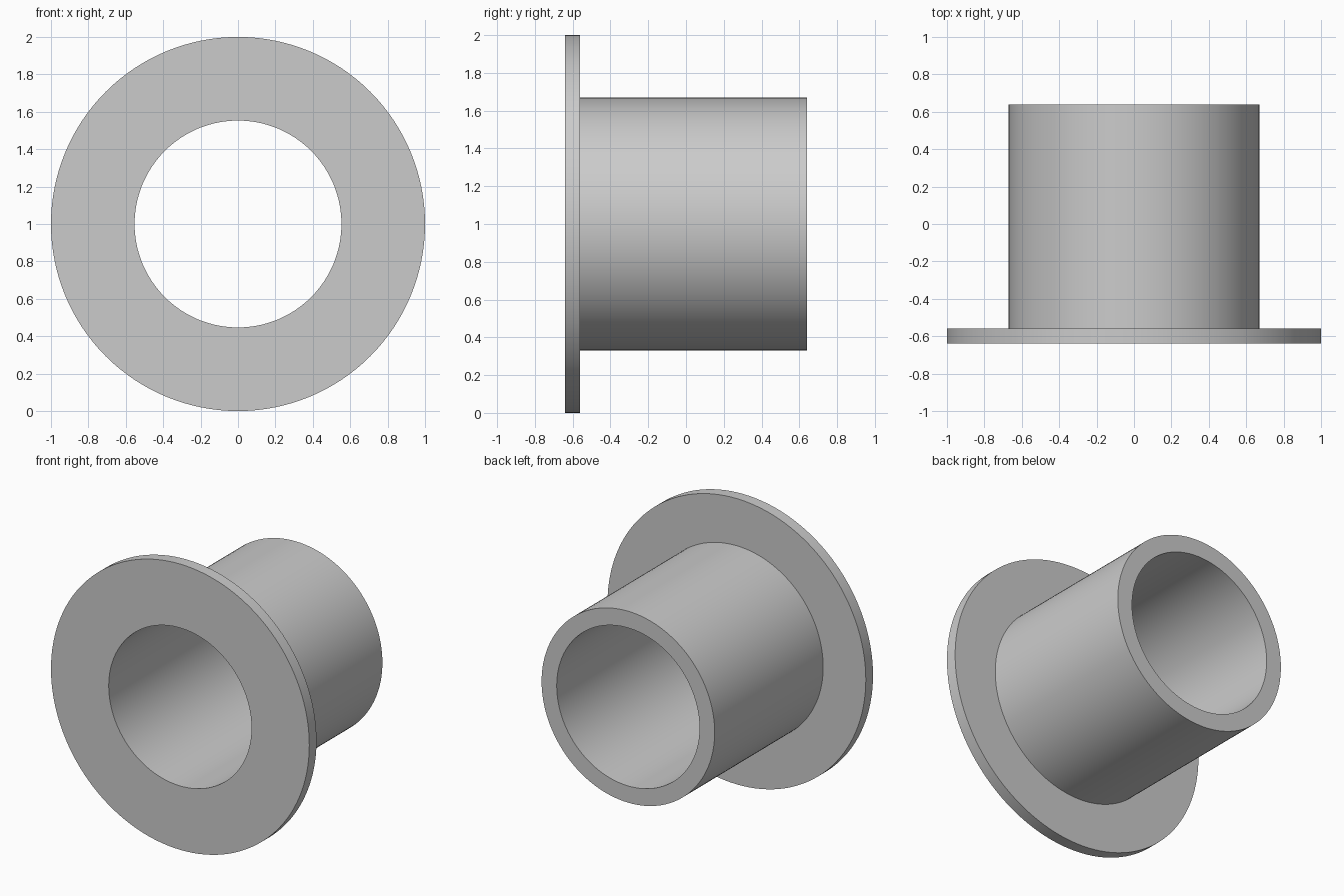
import bpy
import bmesh
import math
from mathutils import Matrix, Vector

cube = bpy.data.objects.get("Cube")
if cube:
    bpy.data.objects.remove(cube, do_unlink=True)

BORE, TUBE, FLANGE = 0.553, 0.67, 1.0
FRONT, STEP, BACK = -0.64, -0.56, 0.64
SEGMENTS = 128

# Plain grey finish
grey = bpy.data.materials.new("light_grey")
grey.use_nodes = True
colour = (0.6, 0.6, 0.6, 1)
grey.diffuse_color = colour
grey.node_tree.nodes["Principled BSDF"].inputs["Base Color"].default_value = colour

# Flanged bushing: one closed profile (radius, y) revolved about the y axis
profile = [(BORE, FRONT), (FLANGE, FRONT), (FLANGE, STEP),
           (TUBE, STEP), (TUBE, BACK), (BORE, BACK)]
bm = bmesh.new()
rings = []
for i in range(SEGMENTS):
    turn = Matrix.Rotation(math.tau * i / SEGMENTS, 3, 'Y')
    rings.append([bm.verts.new(turn @ Vector((r, y, 0))) for r, y in profile])
for i, ring in enumerate(rings):
    following = rings[(i + 1) % SEGMENTS]
    for j in range(len(profile)):
        k = (j + 1) % len(profile)
        bm.faces.new((ring[j], ring[k], following[k], following[j]))
bmesh.ops.recalc_face_normals(bm, faces=bm.faces)

mesh = bpy.data.meshes.new("flanged_bushing")
bm.to_mesh(mesh)
bm.free()
mesh.materials.append(grey)
bushing = bpy.data.objects.new("flanged_bushing", mesh)
bushing.location.z = FLANGE
bpy.context.collection.objects.link(bushing)

# Smooth round walls, crisp rims
bpy.ops.object.select_all(action='DESELECT')
bushing.select_set(True)
bpy.context.view_layer.objects.active = bushing
bpy.ops.object.shade_smooth_by_angle(angle=math.radians(30))
